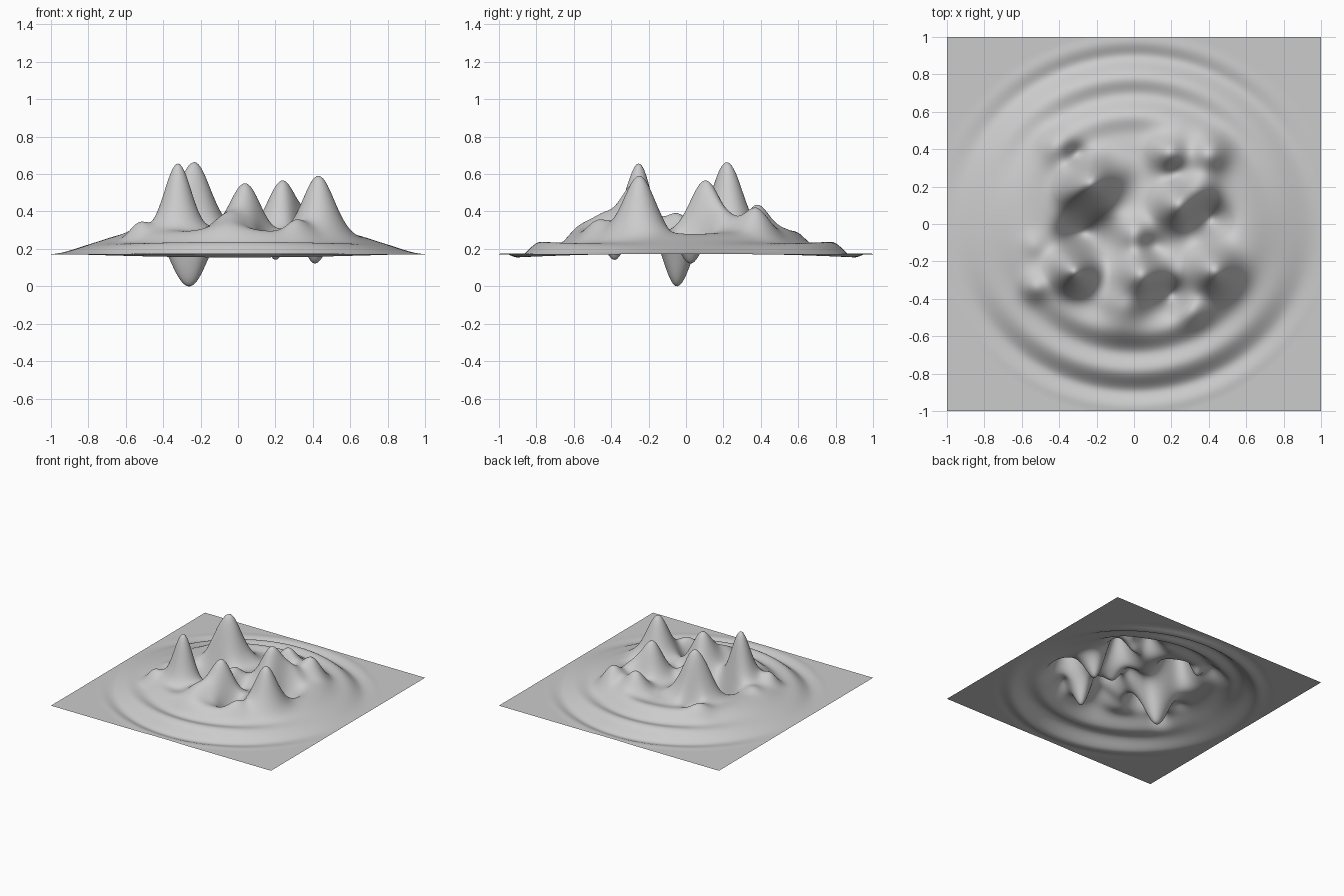
import bpy, bmesh, math

BASE = 0.17   # level of the flat rim

# Hills and pits: x, y, height at that point, spread
BUMPS = [
    (-0.32, -0.25, 0.655, 0.072), (-0.225, 0.225, 0.66, 0.080),
    (-0.32, 0.16, 0.51, 0.060), (0.04, -0.27, 0.55, 0.080),
    (0.43, -0.25, 0.59, 0.080), (0.24, 0.10, 0.565, 0.080),
    (0.36, 0.20, 0.41, 0.065), (0.40, 0.37, 0.42, 0.065),
    (0.19, 0.38, 0.435, 0.070), (-0.41, 0.42, 0.34, 0.065),
    (-0.53, -0.34, 0.34, 0.050), (-0.05, -0.45, 0.39, 0.080),
    (0.30, -0.45, 0.35, 0.060), (0.00, -0.05, 0.39, 0.065),
    (-0.08, 0.28, 0.37, 0.060), (-0.53, -0.11, 0.31, 0.045),
    (-0.25, -0.05, 0.0, 0.080), (-0.34, -0.06, 0.09, 0.050),
    (0.40, 0.03, 0.125, 0.065), (0.20, -0.38, 0.14, 0.055),
    (0.10, -0.13, 0.28, 0.050), (0.22, 0.27, 0.31, 0.045),
    (-0.30, 0.36, 0.26, 0.045),
]


def smooth(a, b, v):
    t = min(1, max(0, (v - a) / (b - a)))
    return t * t * (3 - 2 * t)


def ripple(x, y):
    """Low dome with slightly oval ripples, strongest at front and back."""
    r = math.hypot(0.94 * x, y)
    dome = 0.115 * (1 - smooth(0.50, 0.97, r))
    amp = 0.026 * smooth(0.38, 0.70, r) * (1 - smooth(0.87, 1.03, r))
    amp *= 0.05 + 0.95 * (y / max(r, 1e-6)) ** 2
    return BASE + dome + amp * math.cos(2 * math.pi * (r - 0.57) / 0.22)


def height(x, y, amps):
    z = ripple(x, y)
    for (bx, by, _, s), a in zip(BUMPS, amps):
        d = ((x - bx) ** 2 + (y - by) ** 2) / (2 * s * s)
        if d < 9:
            z += a * math.exp(-d)
    return z


# Adjust the strengths until each hill or pit reaches its height
amps = [0.0] * len(BUMPS)
for _ in range(40):
    for i, (bx, by, h, s) in enumerate(BUMPS):
        amps[i] += h - height(bx, by, amps)

# Wavy sheet
bm = bmesh.new()
bmesh.ops.create_grid(bm, x_segments=180, y_segments=180, size=1)
for v in bm.verts:
    v.co.z = height(v.co.x, v.co.y, amps)
low = min(v.co.z for v in bm.verts)
for v in bm.verts:
    v.co.z -= low
for f in bm.faces:
    f.smooth = True
mesh = bpy.data.meshes.new("wavy_terrain")
bm.to_mesh(mesh)
bm.free()
bpy.context.collection.objects.link(bpy.data.objects.new("wavy_terrain", mesh))
